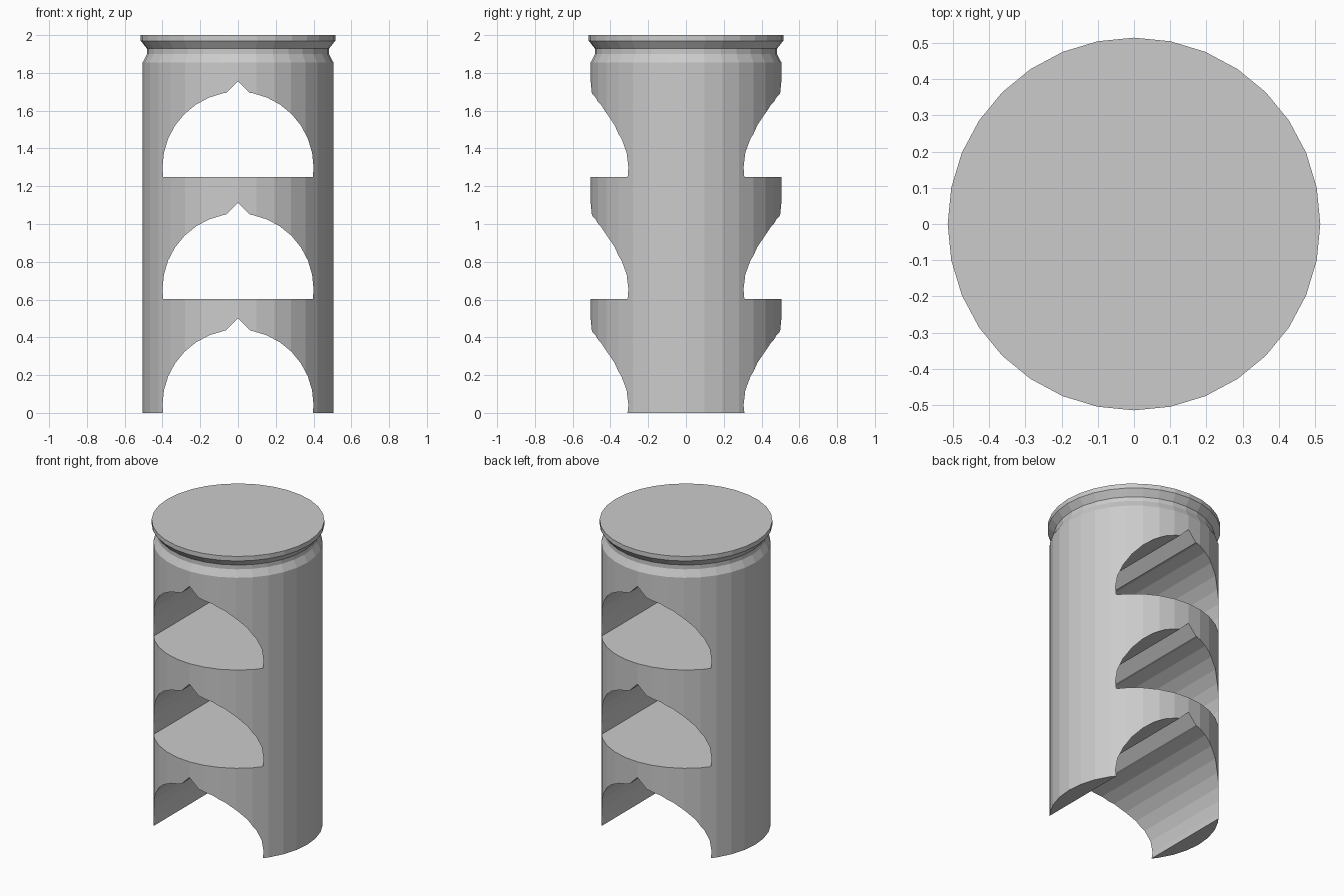
import bpy, bmesh
from math import sin, cos, asin, pi

if "Cube" in bpy.data.objects:
    bpy.data.objects.remove(bpy.data.objects["Cube"])

SIDES = 32


def make_object(name, bm):
    bmesh.ops.recalc_face_normals(bm, faces=bm.faces)
    mesh = bpy.data.meshes.new(name)
    bm.to_mesh(mesh)
    bm.free()
    obj = bpy.data.objects.new(name, mesh)
    bpy.context.collection.objects.link(obj)
    return obj


def lathe(name, profile):
    """Solid of revolution from (radius, z) points, capped at both ends."""
    bm = bmesh.new()
    rings = [[bm.verts.new((r * cos(2 * pi * i / SIDES), r * sin(2 * pi * i / SIDES), z))
              for i in range(SIDES)] for r, z in profile]
    for a, b in zip(rings, rings[1:]):
        for i in range(SIDES):
            j = (i + 1) % SIDES
            bm.faces.new((a[i], a[j], b[j], b[i]))
    bm.faces.new(rings[0])
    bm.faces.new(rings[-1])
    return make_object(name, bm)


def arch_cutter(name, base, centre, tip):
    """Teardrop arch with a flat floor, extruded right through along y."""
    r, step = 0.4, 2 * pi / SIDES
    kink = 0.063
    half = [(kink, tip - kink)]
    half += [(r * sin(i * step), centre + r * cos(i * step)) for i in range(1, 9)]
    half.append((r * cos(asin((centre - base) / r)), base))
    outline = [(0, tip)] + half + [(-x, z) for x, z in reversed(half)]
    bm = bmesh.new()
    face = bm.faces.new([bm.verts.new((x, -0.7, z)) for x, z in outline])
    new = bmesh.ops.extrude_face_region(bm, geom=[face])["geom"]
    bmesh.ops.translate(bm, vec=(0, 1.4, 0),
                        verts=[v for v in new if isinstance(v, bmesh.types.BMVert)])
    cutter = make_object(name, bm)
    cutter.hide_render = True
    return cutter


# Solid column with a neck groove and a flared cap
column = lathe("column", [(0.505, 0), (0.505, 1.855), (0.482, 1.9),
                          (0.482, 1.928), (0.515, 1.97), (0.515, 2.0)])

# Three arched tunnels; the lowest is open at the bottom
for n, (base, centre, tip) in enumerate([(-0.03, 0.041, 0.5),
                                         (0.602, 0.655, 1.113),
                                         (1.248, 1.3, 1.757)]):
    cutter = arch_cutter(f"tunnel_cutter_{n + 1}", base, centre, tip)
    mod = column.modifiers.new(f"tunnel_{n + 1}", "BOOLEAN")
    mod.operation, mod.solver, mod.object = "DIFFERENCE", "EXACT", cutter
    bpy.context.view_layer.objects.active = column
    bpy.ops.object.modifier_apply(modifier=mod.name)
    bpy.data.objects.remove(cutter)
